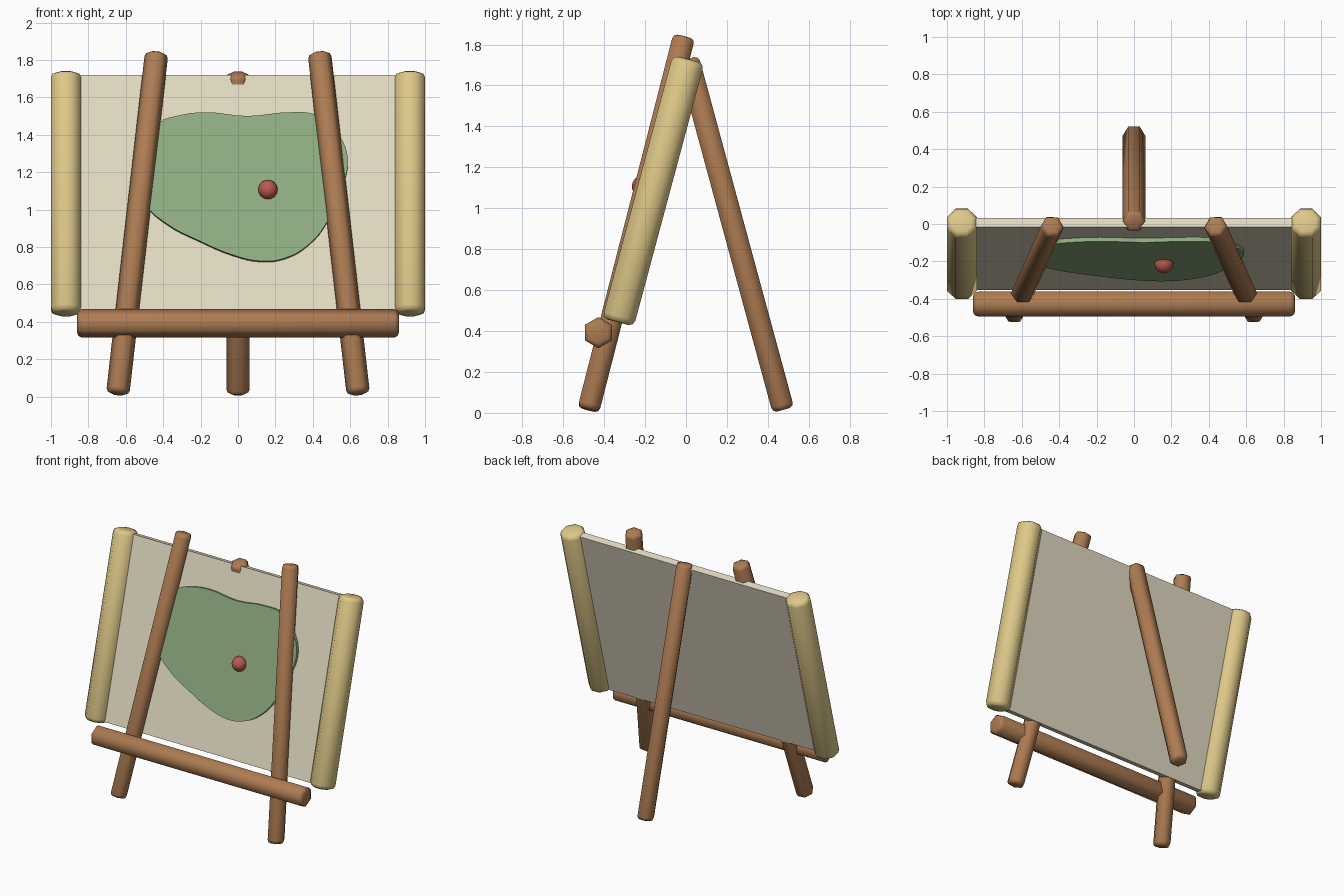
import bpy, bmesh
from math import radians, sin, cos, pi
from mathutils import Matrix, Vector

if "Cube" in bpy.data.objects:
    bpy.data.objects.remove(bpy.data.objects["Cube"])


def material(name, rgb):
    m = bpy.data.materials.new(name)
    m.diffuse_color = (*rgb, 1)
    m.use_nodes = True
    m.node_tree.nodes["Principled BSDF"].inputs["Base Color"].default_value = m.diffuse_color
    return m


WOOD = material("wood", (0.42, 0.20, 0.085))
ROLL = material("roller_tan", (0.73, 0.58, 0.25))
PAPER = material("parchment", (0.77, 0.71, 0.55))
GREEN = material("land_green", (0.27, 0.42, 0.22))
RED = material("marker_red", (0.50, 0.10, 0.08))


def finish(obj, mat, angle=65):
    obj.data.materials.clear()
    obj.data.materials.append(mat)
    bpy.ops.object.select_all(action='DESELECT')
    obj.select_set(True)
    bpy.context.view_layer.objects.active = obj
    bpy.ops.object.shade_smooth_by_angle(angle=radians(angle))
    return obj


def from_bmesh(name, bm, mat, angle=65):
    bmesh.ops.recalc_face_normals(bm, faces=bm.faces)
    me = bpy.data.meshes.new(name)
    bm.to_mesh(me)
    bm.free()
    obj = bpy.data.objects.new(name, me)
    bpy.context.collection.objects.link(obj)
    return finish(obj, mat, angle)


def stick(name, a, b, r, sides, mat, ref=(1, 0, 0), turn=0.0, bevel=0.025):
    """Faceted rod from a to b with rounded ends; a corner points along ref."""
    a, b = Vector(a), Vector(b)
    d = (b - a).normalized()
    v = d.cross(Vector(ref)).normalized()
    u = v.cross(d)
    length = (b - a).length
    half = [(r - bevel, 0), (r - 0.3 * bevel, 0.3 * bevel), (r, bevel)]
    profile = half + [(q, length - h) for q, h in reversed(half)]
    bm = bmesh.new()
    rings = []
    for q, h in profile:
        rings.append([bm.verts.new(a + d * h + q * (u * cos(t) + v * sin(t)))
                      for t in (turn + 2 * pi * i / sides for i in range(sides))])
    for lo, hi in zip(rings, rings[1:]):
        for i in range(sides):
            j = (i + 1) % sides
            bm.faces.new((lo[i], lo[j], hi[j], hi[i]))
    bm.faces.new(rings[0])
    bm.faces.new(rings[-1])
    return from_bmesh(name, bm, mat)


# Local frame of the leaning board: x across, y up the board, z out of its front
BOARD = Matrix.Translation((0, -0.16, 1.085)) @ Matrix.Rotation(radians(75), 4, 'X')

# Tripod legs and ledge
for s, side in ((-1, "left"), (1, "right")):
    stick(f"front_leg_{side}", (s * 0.643, -0.477, 0.015), (s * 0.435, -0.01, 1.838),
          0.0625, 6, WOOD)
    # Scroll rollers at the sides of the sheet
    stick(f"roller_{side}", BOARD @ Vector((s * 0.92, -0.665, 0)),
          BOARD @ Vector((s * 0.92, 0.665, 0)), 0.08 / cos(pi / 8), 8, ROLL,
          turn=pi / 8, bevel=0.03)
stick("back_leg", (0, 0.475, 0.015), (0, 0.01, 1.73), 0.0625, 6, WOOD)
stick("ledge", (-0.86, -0.428, 0.392), (0.86, -0.428, 0.392), 0.076, 6, WOOD, ref=(0, 0, 1))

# Parchment sheet
bm = bmesh.new()
bmesh.ops.create_cube(bm, size=1, matrix=BOARD @ Matrix.Diagonal((1.8, 1.30, 0.05, 1)))
from_bmesh("sheet", bm, PAPER, 30)

# Painted land shape: smooth outline (front-view x, z) laid on the sheet
outline = [(-0.42, 1.465), (-0.33, 1.50), (-0.18, 1.52), (0.05, 1.50), (0.28, 1.52),
           (0.42, 1.505), (0.535, 1.405), (0.588, 1.27), (0.56, 1.13), (0.48, 0.94),
           (0.38, 0.815), (0.25, 0.74), (0.12, 0.725), (-0.02, 0.755), (-0.20, 0.83),
           (-0.39, 0.93), (-0.49, 1.03), (-0.495, 1.18), (-0.46, 1.36)]
cu = bpy.data.curves.new("land", 'CURVE')
cu.dimensions = '2D'
cu.fill_mode = 'BOTH'
cu.extrude = 0.013
cu.resolution_u = 4
sp = cu.splines.new('BEZIER')
sp.bezier_points.add(len(outline) - 1)
sp.use_cyclic_u = True
for p, (x, z) in zip(sp.bezier_points, outline):
    p.co = (x, (z - 1.097) / sin(radians(75)), 0)
    p.handle_left_type = p.handle_right_type = 'AUTO'
land = bpy.data.objects.new("land", cu)
bpy.context.collection.objects.link(land)
land.matrix_world = BOARD @ Matrix.Translation((0, 0, 0.035))
bpy.ops.object.select_all(action='DESELECT')
land.select_set(True)
bpy.context.view_layer.objects.active = land
bpy.ops.object.convert(target='MESH')
finish(bpy.context.view_layer.objects.active, GREEN, 40)

# Red marker bead
bm = bmesh.new()
bmesh.ops.create_uvsphere(bm, u_segments=12, v_segments=8, radius=0.052,
                          matrix=Matrix.Translation((0.16, -0.213, 1.107)))
from_bmesh("marker", bm, RED)
